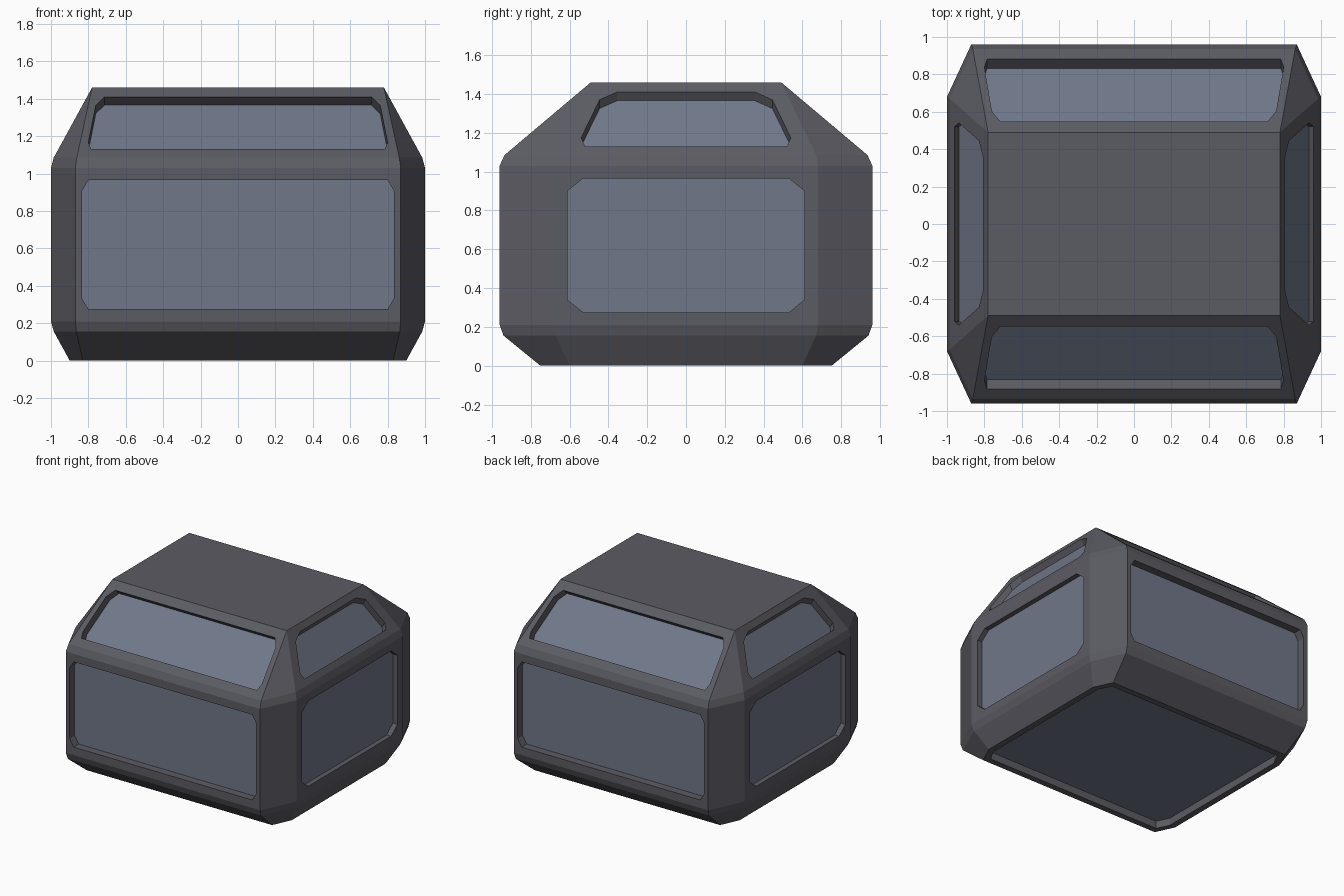
import bpy, bmesh
from mathutils import Vector

if "Cube" in bpy.data.objects:
    bpy.data.objects.remove(bpy.data.objects["Cube"])


def material(name, rgb):
    m = bpy.data.materials.new(name)
    m.diffuse_color = (*rgb, 1)
    m.use_nodes = True
    m.node_tree.nodes["Principled BSDF"].inputs["Base Color"].default_value = m.diffuse_color
    return m


def mesh_object(name, bm, mat):
    bmesh.ops.remove_doubles(bm, verts=bm.verts[:], dist=0.0005)
    bmesh.ops.recalc_face_normals(bm, faces=bm.faces[:])
    me = bpy.data.meshes.new(name)
    bm.to_mesh(me)
    bm.free()
    me.materials.append(mat)
    ob = bpy.data.objects.new(name, me)
    bpy.context.collection.objects.link(ob)
    return ob


shell_mat = material("dark grey", (0.105, 0.105, 0.125))
panel_mat = material("blue grey", (0.16, 0.185, 0.25))

shell = bmesh.new()


def face(pts):
    shell.faces.new([shell.verts.new(p) for p in pts])


def ring(z, X, Y, fx, fy):
    """Rectangle with cut corners, starting at the front left."""
    return [Vector((x, y, z)) for x, y in (
        (-fx, -Y), (fx, -Y), (X, -fy), (X, fy),
        (fx, Y), (-fx, Y), (-X, fy), (-X, -fy))]


def recess(name, hole, offset):
    """Walls of a sunken window, plus the panel at its bottom."""
    floor = [p + offset for p in hole]
    for i in range(8):
        j = (i + 1) % 8
        face((hole[i], hole[j], floor[j], floor[i]))
    bm = bmesh.new()
    f = bm.faces.new([bm.verts.new(p) for p in floor])
    f.normal_update()
    if f.normal.dot(offset) > 0:
        f.normal_flip()
    me = bpy.data.meshes.new(name)
    bm.to_mesh(me)
    bm.free()
    me.materials.append(panel_mat)
    bpy.context.collection.objects.link(bpy.data.objects.new(name, me))


def turn(side, u, d, z):
    """Place a point on side 0 front, 1 right, 2 back, 3 left."""
    return Vector([(u, -d, z), (d, u, z), (-u, d, z), (-d, -u, z)][side])


# Shell outline, bottom to top
rings = [ring(0.0, 0.90, 0.75, 0.83, 0.60),
         ring(0.155, 0.985, 0.94, 0.865, 0.67),
         ring(0.21, 1.0, 0.96, 0.87, 0.68),
         ring(1.03, 1.0, 0.96, 0.87, 0.68),
         ring(1.085, 0.985, 0.935, 0.862, 0.67),
         ring(1.46, 0.78, 0.49, 0.78, 0.49)]

# Window half outlines (u, z) and recess (inward, down), by (ring level, side axis)
windows = {
    (2, 0): ([(0.80, 0.275), (0.835, 0.335), (0.835, 0.905), (0.80, 0.965)], (0.065, 0)),
    (2, 1): ([(0.53, 0.275), (0.61, 0.34), (0.61, 0.90), (0.53, 0.965)], (0.04, 0)),
    (4, 0): ([(0.785, 1.13), (0.80, 1.165), (0.76, 1.365), (0.715, 1.41)], (0.05, 0.045)),
    (4, 1): ([(0.52, 1.13), (0.54, 1.175), (0.445, 1.37), (0.355, 1.41)], (0.025, 0.045)),
}
side_names = ["front", "right", "back", "left"]

for level in range(5):
    lo, hi = rings[level], rings[level + 1]
    for k in range(8):
        n = (k + 1) % 8
        quad = [lo[k], lo[n], hi[n], hi[k]]
        side = k // 2
        if k % 2 or (level, side % 2) not in windows:
            face(quad)
            continue
        # Window frame around the opening
        half, (inward, down) = windows[(level, side % 2)]
        axis = 1 - side % 2
        d0, d1, z0, z1 = abs(lo[k][axis]), abs(hi[k][axis]), lo[k].z, hi[k].z
        right = [(u, z) for u, z in half]
        left = [(-u, z) for u, z in half]
        outline = [left[1], left[0], *right, left[3], left[2]]
        hole = [turn(side, u, d0 + (d1 - d0) * (z - z0) / (z1 - z0), z) for u, z in outline]
        for c in range(4):
            m = (c + 1) % 4
            face((quad[c], hole[2 * c + 1], hole[2 * c]))
            face((quad[c], quad[m], hole[2 * m], hole[2 * c + 1]))
        where = "upper" if level == 4 else "lower"
        recess(f"{side_names[side]}_{where}_panel", hole, turn(side, 0, -inward, -down))

# Flat roof
face([rings[5][i] for i in (0, 2, 4, 6)])

# Underside rim and sunken floor panel
hole = ring(0.0, 0.85, 0.70, 0.80, 0.60)
for i in range(8):
    j = (i + 1) % 8
    face((rings[0][i], hole[i], hole[j], rings[0][j]))
recess("bottom_panel", hole, Vector((0, 0, 0.06)))

# Drop the collapsed corner edges where the shell meets the roof
mesh_object("shell", shell, shell_mat)
